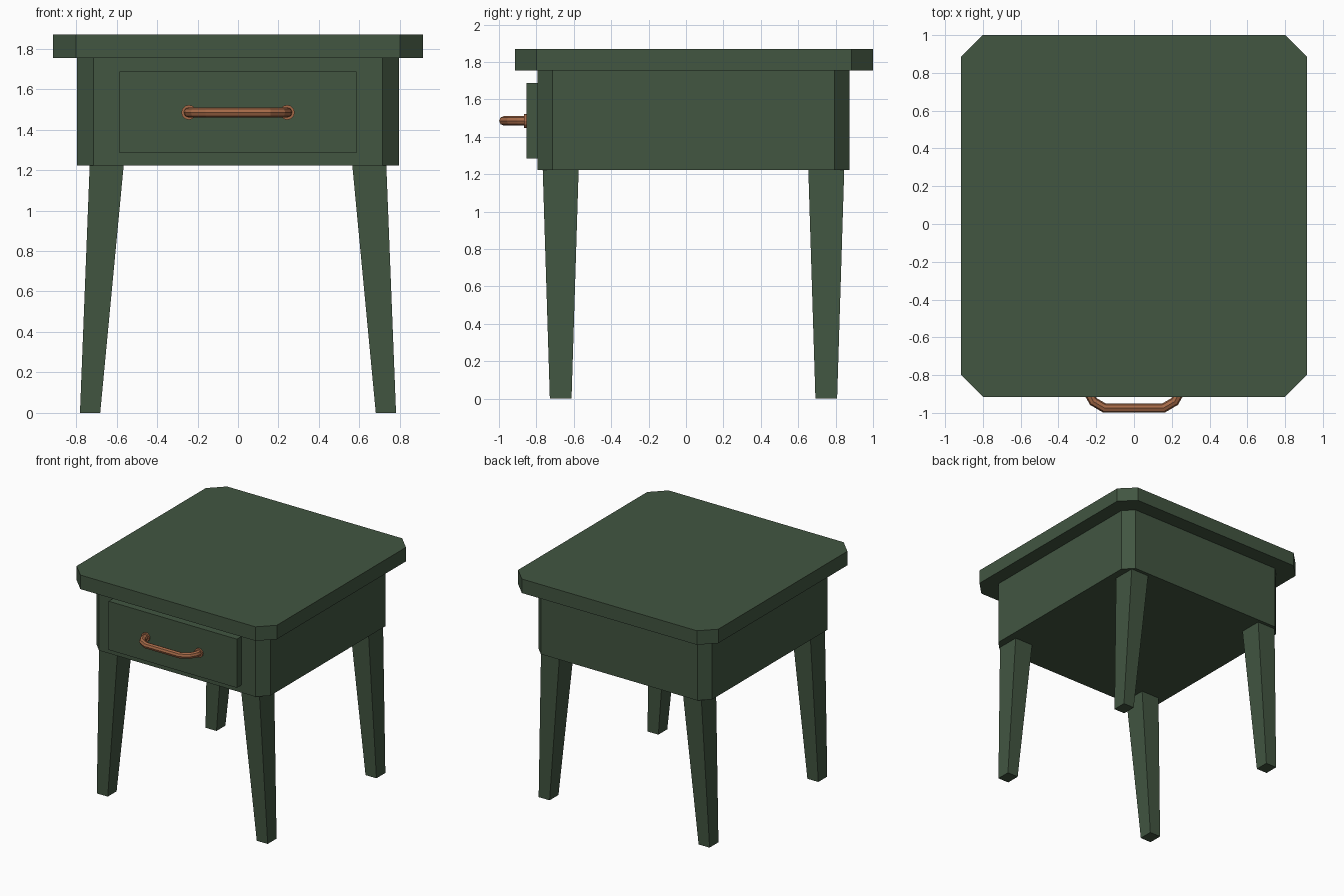
import bpy, bmesh, math

if "Cube" in bpy.data.objects:
    bpy.data.objects.remove(bpy.data.objects["Cube"])


def material(name, rgb):
    m = bpy.data.materials.new(name)
    m.diffuse_color = (*rgb, 1)
    m.use_nodes = True
    m.node_tree.nodes["Principled BSDF"].inputs["Base Color"].default_value = m.diffuse_color
    return m


GREEN = material("dark green paint", (0.054, 0.092, 0.053))
COPPER = material("copper", (0.38, 0.145, 0.065))
CY = 0.04  # depth centre of the table body


def loft(name, lower, upper, mat):
    """Closed solid between two matching counter-clockwise outlines."""
    bm = bmesh.new()
    a = [bm.verts.new(p) for p in lower]
    b = [bm.verts.new(p) for p in upper]
    n = len(a)
    bm.faces.new(a[::-1])
    bm.faces.new(b)
    for i in range(n):
        j = (i + 1) % n
        bm.faces.new((a[i], a[j], b[j], b[i]))
    bmesh.ops.recalc_face_normals(bm, faces=bm.faces)
    me = bpy.data.meshes.new(name)
    bm.to_mesh(me)
    bm.free()
    me.materials.append(mat)
    ob = bpy.data.objects.new(name, me)
    bpy.context.collection.objects.link(ob)
    return ob


def rect(cx, cy, hx, hy, z, c=0):
    """Rectangle outline at height z, with optional corner cut c."""
    pts = []
    for sx, sy in ((-1, -1), (1, -1), (1, 1), (-1, 1)):
        x, y = cx + sx * hx, cy + sy * hy
        if not c:
            pts.append((x, y, z))
            continue
        pair = [(x - sx * c, y, z), (x, y - sy * c, z)]
        pts += pair if sx * sy < 0 else pair[::-1]
    return pts


def slab(name, cx, cy, hx, hy, z0, z1, c=0):
    return loft(name, rect(cx, cy, hx, hy, z0, c), rect(cx, cy, hx, hy, z1, c), GREEN)


# Top and body with cut corners, drawer front
slab("table_top", 0, 0.0425, 0.915, 0.9575, 1.754, 1.87, 0.115)
slab("body", 0, CY, 0.795, 0.833, 1.223, 1.754, 0.08)
slab("drawer_front", 0, -0.821, 0.586, 0.031, 1.285, 1.687)

# Tapered, outward splayed legs
for sx, side in ((-1, "left"), (1, "right")):
    for sy, end in ((-1, "front"), (1, "back")):
        y = CY + sy * 0.71
        loft(f"{end}_{side}_leg",
             rect(sx * 0.731, y, 0.05, 0.058, 0),
             rect(sx * 0.649, y, 0.084, 0.096, 1.223), GREEN)

# Handle rod: octagonal tube along a bent path
HZ = 1.485
half = [(0.245, -0.85), (0.24, -0.895), (0.215, -0.94), (0.155, -0.975)]
path = [(-x, y) for x, y in half] + half[::-1]
cu = bpy.data.curves.new("handle_rod", "CURVE")
cu.dimensions = "3D"
cu.bevel_depth = 0.025
cu.bevel_resolution = 2
cu.use_fill_caps = True
sp = cu.splines.new("POLY")
sp.points.add(len(path) - 1)
for p, (x, y) in zip(sp.points, path):
    p.co = (x, y, HZ, 1)
sp.use_smooth = False
cu.materials.append(COPPER)
rod = bpy.data.objects.new("handle_rod", cu)
bpy.context.collection.objects.link(rod)
bpy.context.view_layer.objects.active = rod
rod.select_set(True)
bpy.ops.object.convert(target="MESH")

# Round mounting collars where the handle meets the drawer
for sx, side in ((-1, "left"), (1, "right")):
    ring = [(math.cos(i * math.tau / 12) * 0.037, math.sin(i * math.tau / 12) * 0.037)
            for i in range(12)]
    loft(f"{side}_handle_collar",
         [(sx * 0.243 + u, -0.851, HZ + v) for u, v in ring],
         [(sx * 0.243 + u, -0.866, HZ + v) for u, v in ring], COPPER)
